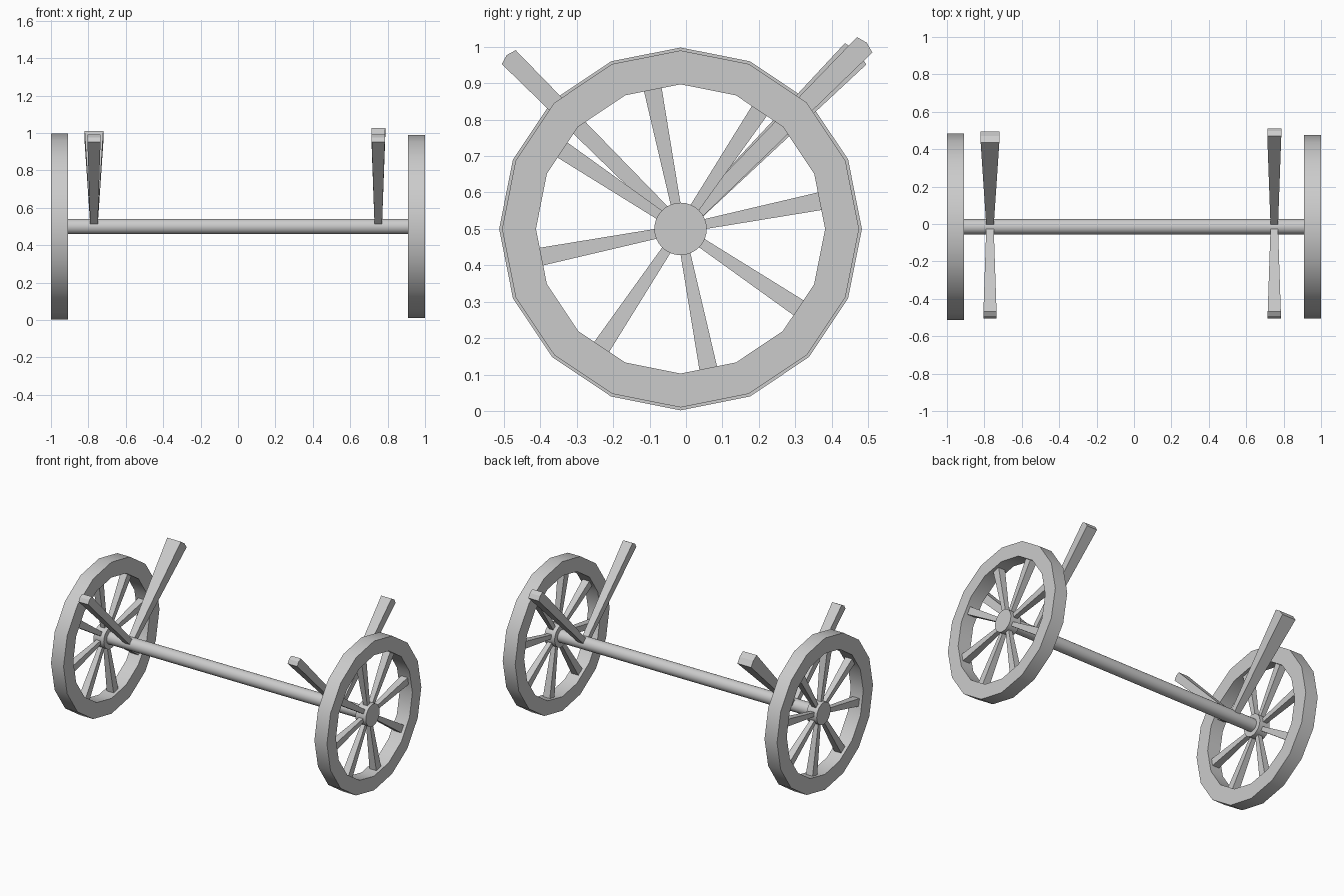
import bpy, bmesh
from math import radians, cos, sin, pi
from mathutils import Vector

if "Cube" in bpy.data.objects:
    bpy.data.objects.remove(bpy.data.objects["Cube"])

CY, CZ = -0.015, 0.5   # axle centre line


def finish(name, bm, smooth=False):
    bmesh.ops.recalc_face_normals(bm, faces=bm.faces)
    mesh = bpy.data.meshes.new(name)
    bm.to_mesh(mesh)
    bm.free()
    obj = bpy.data.objects.new(name, mesh)
    bpy.context.collection.objects.link(obj)
    if smooth:
        bpy.ops.object.select_all(action='DESELECT')
        obj.select_set(True)
        bpy.context.view_layer.objects.active = obj
        bpy.ops.object.shade_smooth_by_angle(angle=radians(30))
    return obj


def ring(bm, x, r, n):
    return [bm.verts.new((x, CY + r * cos(2 * pi * i / n), CZ + r * sin(2 * pi * i / n)))
            for i in range(n)]


def bridge(bm, a, b):
    n = len(a)
    for i in range(n):
        j = (i + 1) % n
        bm.faces.new((a[i], a[j], b[j], b[i]))


def rod(name, x0, x1, r, n=32):
    bm = bmesh.new()
    a, b = ring(bm, x0, r, n), ring(bm, x1, r, n)
    bridge(bm, a, b)
    bm.faces.new(a)
    bm.faces.new(b)
    return finish(name, bm, True)


def rim(name, x0, x1, r_out, r_in, n=16):
    bm = bmesh.new()
    loops = [ring(bm, x, r, n) for x, r in ((x0, r_out), (x1, r_out), (x1, r_in), (x0, r_in))]
    for i in range(4):
        bridge(bm, loops[i], loops[(i + 1) % 4])
    return finish(name, bm, True)


def taper(bm, x, angle, r0, r1, base, tip, ridge=0.0):
    """Tapered bar radiating from the axle; base/tip are (x width, profile width)."""
    d = Vector((0, cos(angle), sin(angle)))
    p = Vector((0, -sin(angle), cos(angle)))
    c = Vector((x, CY, CZ))
    sides = []
    for s in (-1, 1):
        pts = [(r0, -base[1] / 2, base[0]), (r1, -tip[1] / 2, tip[0])]
        if ridge:
            pts.append((r1 + ridge, 0, tip[0]))
        pts += [(r1, tip[1] / 2, tip[0]), (r0, base[1] / 2, base[0])]
        sides.append([bm.verts.new(c + d * r + p * w + Vector((s * xw / 2, 0, 0)))
                      for r, w, xw in pts])
    bridge(bm, *sides)
    for s in sides:
        bm.faces.new(s)


# Axle
rod("axle", -0.95, 0.95, 0.041)

# Wheels: rim, hub and eight tapered spokes each
for side, s, r_out in (("left", -1, 0.498), ("right", 1, 0.49)):
    rim(side + "_wheel_rim", s * 0.909, s * 1.0, r_out, 0.397)
    rod(side + "_wheel_hub", s * 0.915, s * 0.99, 0.072)
    bm = bmesh.new()
    for k in range(8):
        taper(bm, s * 0.955, radians(11.25 + 45 * k), 0.05, 0.40, (0.028, 0.026), (0.05, 0.05))
    finish(side + "_wheel_spokes", bm)

# Slanted stakes rising from the axle: x, angle, length, tip size
stakes = (
    ("left_front_stake", -0.77, 135, 0.667, (0.07, 0.054)),
    ("right_front_stake", 0.75, 135, 0.667, (0.07, 0.054)),
    ("left_back_stake", -0.77, 45, 0.680, (0.10, 0.083)),
    ("right_back_stake", 0.75, 45, 0.715, (0.075, 0.06)),
)
for name, x, ang, length, tip in stakes:
    bm = bmesh.new()
    taper(bm, x, radians(ang), 0.025, length, (0.04, 0.036), tip, 0.008)
    finish(name, bm)
